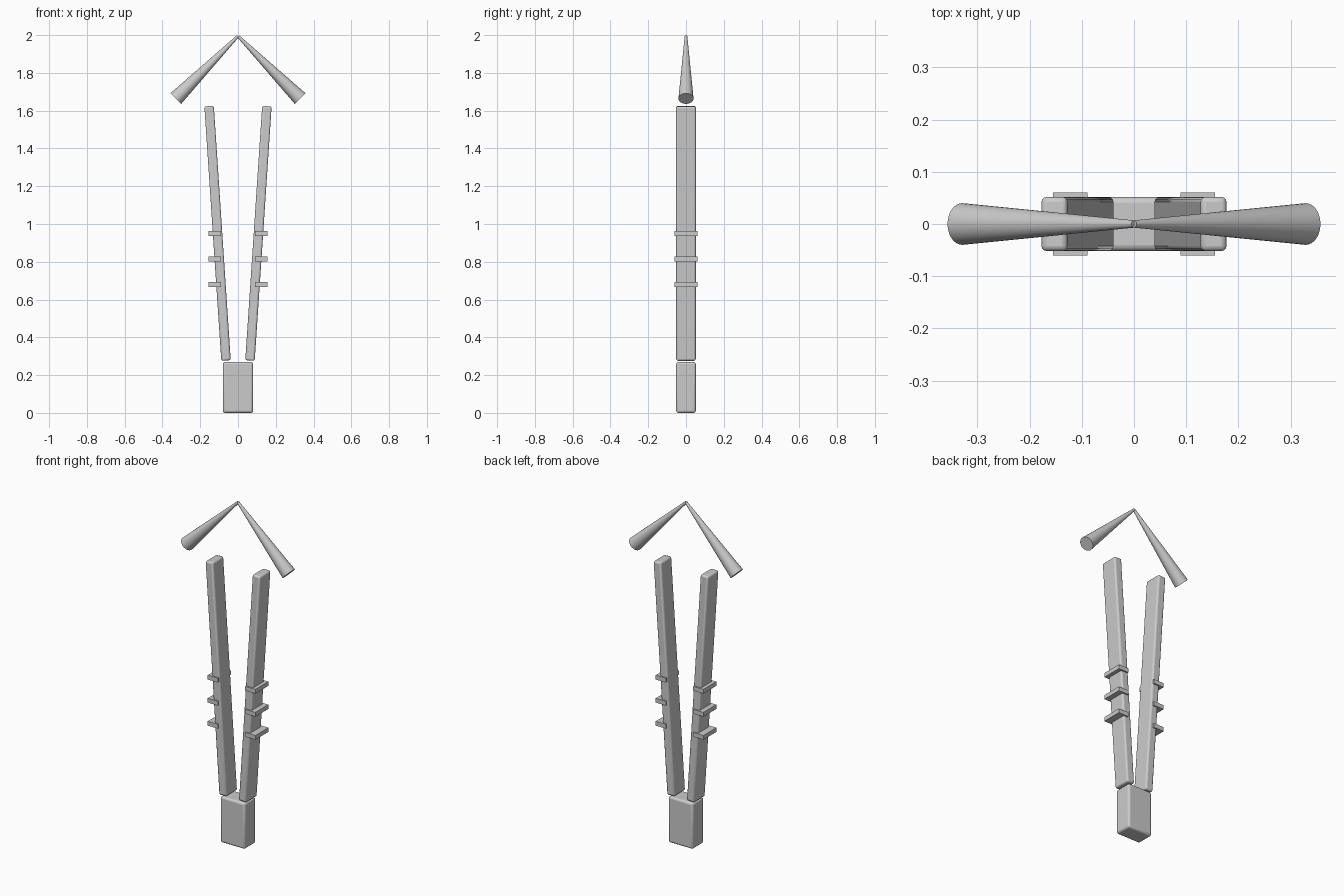
import bpy, math
from mathutils import Vector

if "Cube" in bpy.data.objects:
    bpy.data.objects.remove(bpy.data.objects["Cube"])


def smooth(ob):
    bpy.ops.object.select_all(action='DESELECT')
    ob.select_set(True)
    bpy.context.view_layer.objects.active = ob
    bpy.ops.object.shade_smooth_by_angle(angle=math.radians(35))


def box(name, loc, size, tilt=0.0, bevel=0.0):
    bpy.ops.mesh.primitive_cube_add(size=1, location=loc)
    ob = bpy.context.object
    ob.name = name
    ob.scale = size
    bpy.ops.object.transform_apply(location=False, rotation=False, scale=True)
    ob.rotation_euler.y = tilt
    if bevel:
        mod = ob.modifiers.new("rounded_edges", 'BEVEL')
        mod.width = bevel
        mod.segments = 3
        smooth(ob)
    return ob


def tapered_rod(name, start, end, r_start, r_end):
    a, b = Vector(start), Vector(end)
    axis = b - a
    bpy.ops.mesh.primitive_cone_add(vertices=32, radius1=r_start, radius2=r_end,
                                    depth=axis.length, location=(a + b) / 2)
    ob = bpy.context.object
    ob.name = name
    ob.rotation_euler = axis.to_track_quat('Z', 'Y').to_euler()
    smooth(ob)


# Base block
box("base_block", (0, 0, 0.135), (0.16, 0.104, 0.27), bevel=0.012)

for side, s in (("left", -1), ("right", 1)):
    # Splayed arm
    bottom, top = Vector((s * 0.0635, 0, 0.277)), Vector((s * 0.153, 0, 1.624))
    d = top - bottom
    box(side + "_arm", (bottom + top) / 2, (0.05, 0.104, d.length),
        tilt=math.atan2(d.x, d.z), bevel=0.01)

    # Grip ridges
    for i, z in enumerate((0.68, 0.815, 0.95)):
        box(f"{side}_ridge_{i + 1}", (s * 0.122, 0, z), (0.066, 0.12, 0.025))

    # Tapered tip prong
    tapered_rod(side + "_tip", (s * 0.329, 0, 1.664), (0, 0, 1.995), 0.04, 0.007)
